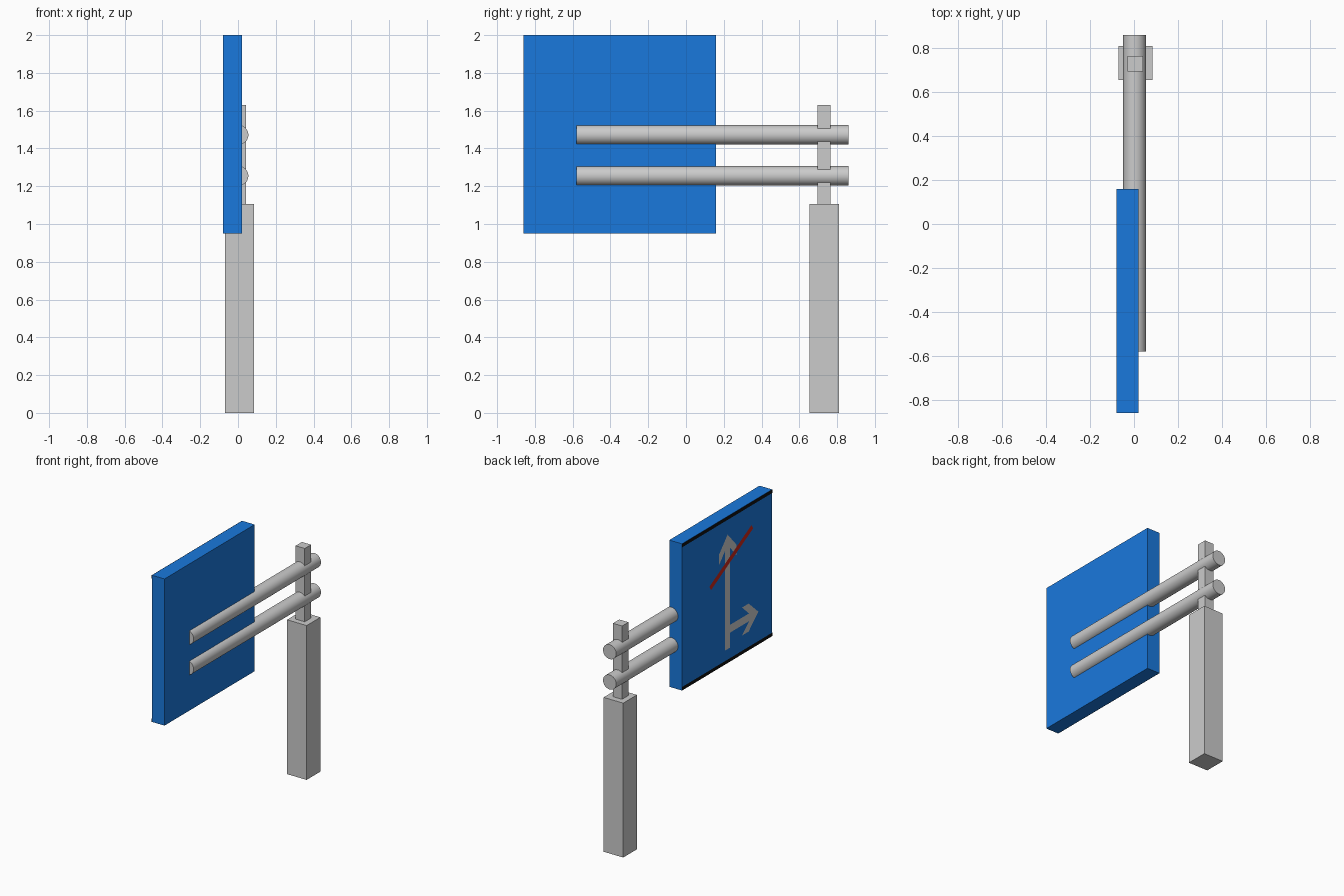
import bpy, math
from mathutils import Vector

if "Cube" in bpy.data.objects:
    bpy.data.objects.remove(bpy.data.objects["Cube"])


def material(name, color):
    m = bpy.data.materials.new(name)
    m.diffuse_color = color
    m.use_nodes = True
    m.node_tree.nodes["Principled BSDF"].inputs["Base Color"].default_value = m.diffuse_color
    return m


BLUE = material("sign_blue", (0.01, 0.19, 0.72, 1))
BLACK = material("edge_black", (0.005, 0.005, 0.005, 1))
WHITE = material("marking_white", (0.75, 0.75, 0.75, 1))
RED = material("slash_red", (0.6, 0.02, 0.01, 1))


def box(name, lo, hi, mat=None):
    lo, hi = Vector(lo), Vector(hi)
    bpy.ops.mesh.primitive_cube_add(size=1, location=(lo + hi) / 2)
    ob = bpy.context.object
    ob.name = name
    ob.scale = hi - lo
    bpy.ops.object.transform_apply(location=False, rotation=False, scale=True)
    if mat:
        ob.data.materials.append(mat)
    return ob


def bar(name, z):
    bpy.ops.mesh.primitive_cylinder_add(vertices=32, radius=0.052, depth=1.44,
                                        location=(0.003, 0.14, z),
                                        rotation=(math.pi / 2, 0, 0))
    bpy.context.object.name = name
    bpy.ops.object.shade_smooth_by_angle(angle=math.radians(35))


def marking(name, outline, mat, lift=0.001):
    # flat shape on the sign face, outline in (rightwards, up) as seen from -x
    me = bpy.data.meshes.new(name)
    me.from_pydata([(-0.08 - lift, -u, v) for u, v in outline], [],
                   [list(range(len(outline)))])
    me.materials.append(mat)
    bpy.context.collection.objects.link(bpy.data.objects.new(name, me))


def arrow(length, w=0.028, head=0.1, depth=0.11, stroke=0.075):
    half = [(w, 0), (w, length - stroke - w * depth / head),
            (head, length - depth - stroke), (head, length - depth)]
    return half + [(0, length)] + [(-s, a) for s, a in reversed(half)]


# Support post, upright and two horizontal bars
box("base_post", (-0.07, 0.655, 0), (0.085, 0.81, 1.105))
box("upright", (-0.03, 0.695, 1.105), (0.042, 0.766, 1.63))
bar("upper_bar", 1.472)
bar("lower_bar", 1.255)

# Sign panel
box("sign_panel", (-0.08, -0.86, 0.95), (0.02, 0.16, 2.0), BLUE)

# Dark strips along the top and bottom of the face
for name, z in (("top_strip", 1.975), ("bottom_strip", 0.95)):
    marking(name, [(-0.16, z), (0.86, z), (0.86, z + 0.025), (-0.16, z + 0.025)], BLACK)

# Straight arrow and right-turn branch
marking("straight_arrow", [(0.355 + s, 1.05 + a) for s, a in arrow(0.82)], WHITE)
marking("turn_arrow", [(0.383 + a, 1.185 - s) for s, a in arrow(0.32)], WHITE)

# Red slash across the straight arrow
p, q = Vector((0.157, 1.56)), Vector((0.633, 1.82))
n = Vector((-(q - p).y, (q - p).x)).normalized() * 0.018
marking("red_slash", [p - n, q - n, q + n, p + n], RED, 0.002)
